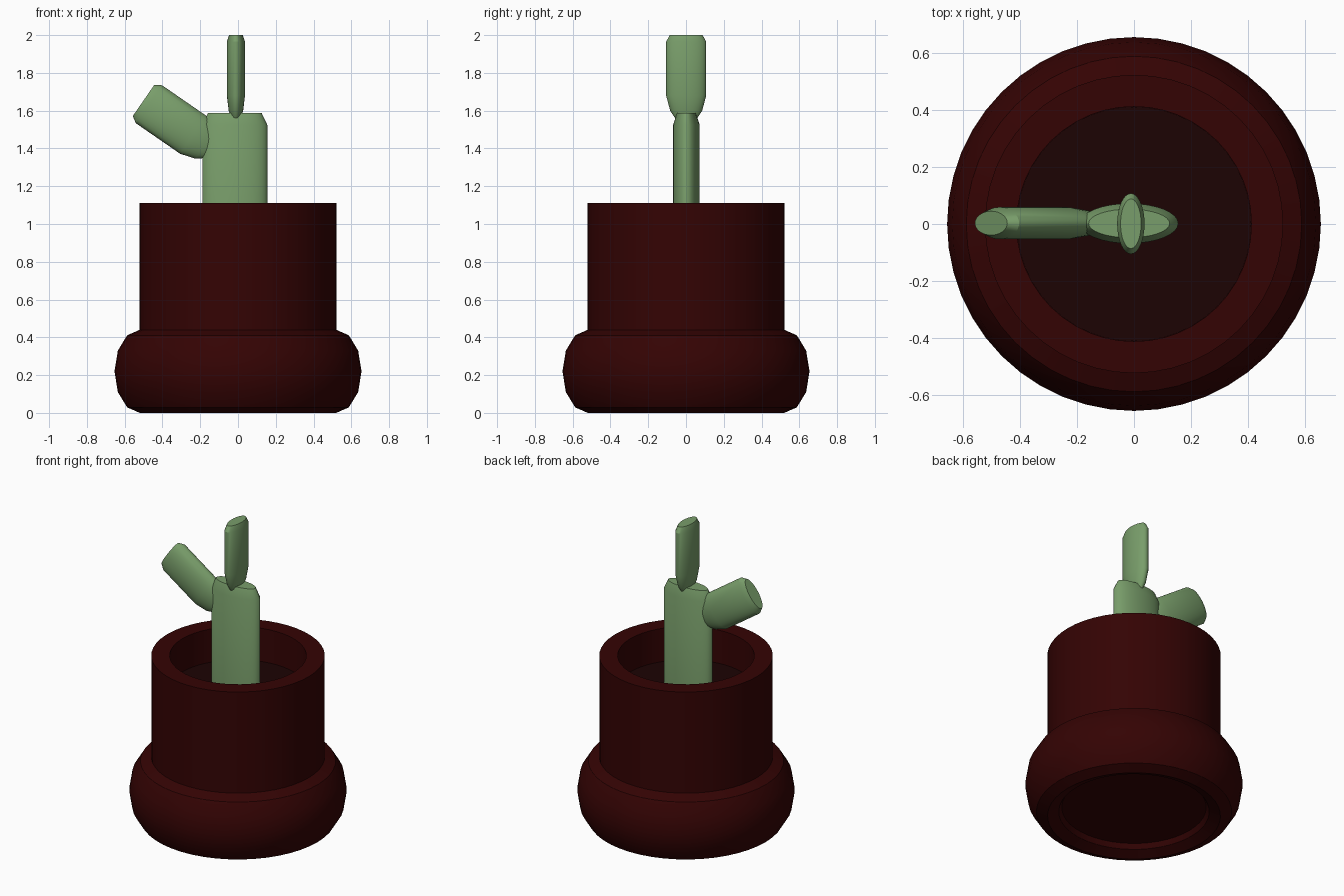
import bpy, bmesh, math
from mathutils import Matrix

if "Cube" in bpy.data.objects:
    bpy.data.objects.remove(bpy.data.objects["Cube"])


def material(name, rgb):
    m = bpy.data.materials.new(name)
    m.diffuse_color = (*rgb, 1)
    m.use_nodes = True
    m.node_tree.nodes["Principled BSDF"].inputs["Base Color"].default_value = m.diffuse_color
    return m


clay = material("dark red clay", (0.034, 0.001, 0.001))
earth = material("dark soil", (0.0115, 0.001, 0.001))
green = material("cactus green", (0.19, 0.34, 0.145))


def loft(name, sections, mat, sides, angle=30, matrix=Matrix(), closed=False):
    """Stack of ellipses (half width x, half width y, z), capped or closed into a ring."""
    bm = bmesh.new()
    rings = []
    for rx, ry, z in sections:
        rings.append([bm.verts.new((rx * math.cos(2 * math.pi * i / sides),
                                    ry * math.sin(2 * math.pi * i / sides), z))
                      for i in range(sides)])
    pairs = list(zip(rings, rings[1:]))
    if closed:
        pairs.append((rings[-1], rings[0]))
    else:
        bm.faces.new(rings[0][::-1])
        bm.faces.new(rings[-1])
    for a, b in pairs:
        for i in range(sides):
            j = (i + 1) % sides
            bm.faces.new((a[i], a[j], b[j], b[i]))
    bmesh.ops.recalc_face_normals(bm, faces=bm.faces)
    me = bpy.data.meshes.new(name)
    bm.to_mesh(me)
    bm.free()
    me.materials.append(mat)
    ob = bpy.data.objects.new(name, me)
    ob.matrix_world = matrix
    bpy.context.collection.objects.link(ob)
    bpy.ops.object.select_all(action='DESELECT')
    ob.select_set(True)
    bpy.context.view_layer.objects.active = ob
    bpy.ops.object.shade_smooth_by_angle(angle=math.radians(angle))
    return ob


def round_sections(profile):
    return [(r, r, z) for r, z in profile]


# pot base: squashed ring around the foot of the pot
bulge = []
for k in range(12):
    t = math.radians(30 * k)
    bulge.append((0.52 + 0.134 * math.sin(t), 0.22 - 0.22 * math.cos(t)))
loft("pot_base_ring", round_sections(bulge), clay, 48, 31, closed=True)

# pot: recessed underside, outside wall, rim, inside wall down to just below the soil
loft("pot", round_sections([(0.522, 0.06), (0.522, 1.11), (0.411, 1.11), (0.411, 0.84)]),
     clay, 48)

# soil
loft("soil", round_sections([(0.4105, 0.85), (0.4105, 0.89)]), earth, 48)

# main cactus stem
loft("stem", [(0.172, 0.07, 0.85), (0.172, 0.07, 1.525), (0.142, 0.05, 1.588)],
     green, 32, 25, Matrix.Translation((-0.017, 0.002, 0)))

# shared pad shape, growing up from its narrow root
pad = [(0.55, 0.55, 0), (0.80, 0.80, 0.04), (1, 1, 0.12), (1, 1, 0.405), (0.82, 0.75, 0.44)]


def add_pad(name, half_wide, half_thick, matrix):
    loft(name, [(a * half_wide, b * half_thick, z) for a, b, z in pad],
         green, 32, 25, matrix)


# top pad faces sideways, side pad leans out to the left
add_pad("top_pad", 0.106, 0.048,
        Matrix.Translation((-0.011, 0.001, 1.56)) @ Matrix.Rotation(math.pi / 2, 4, 'Z'))
add_pad("side_pad", 0.122, 0.056,
        Matrix.Translation((-0.138, 0.003, 1.404)) @ Matrix.Rotation(math.radians(-55.4), 4, 'Y'))
